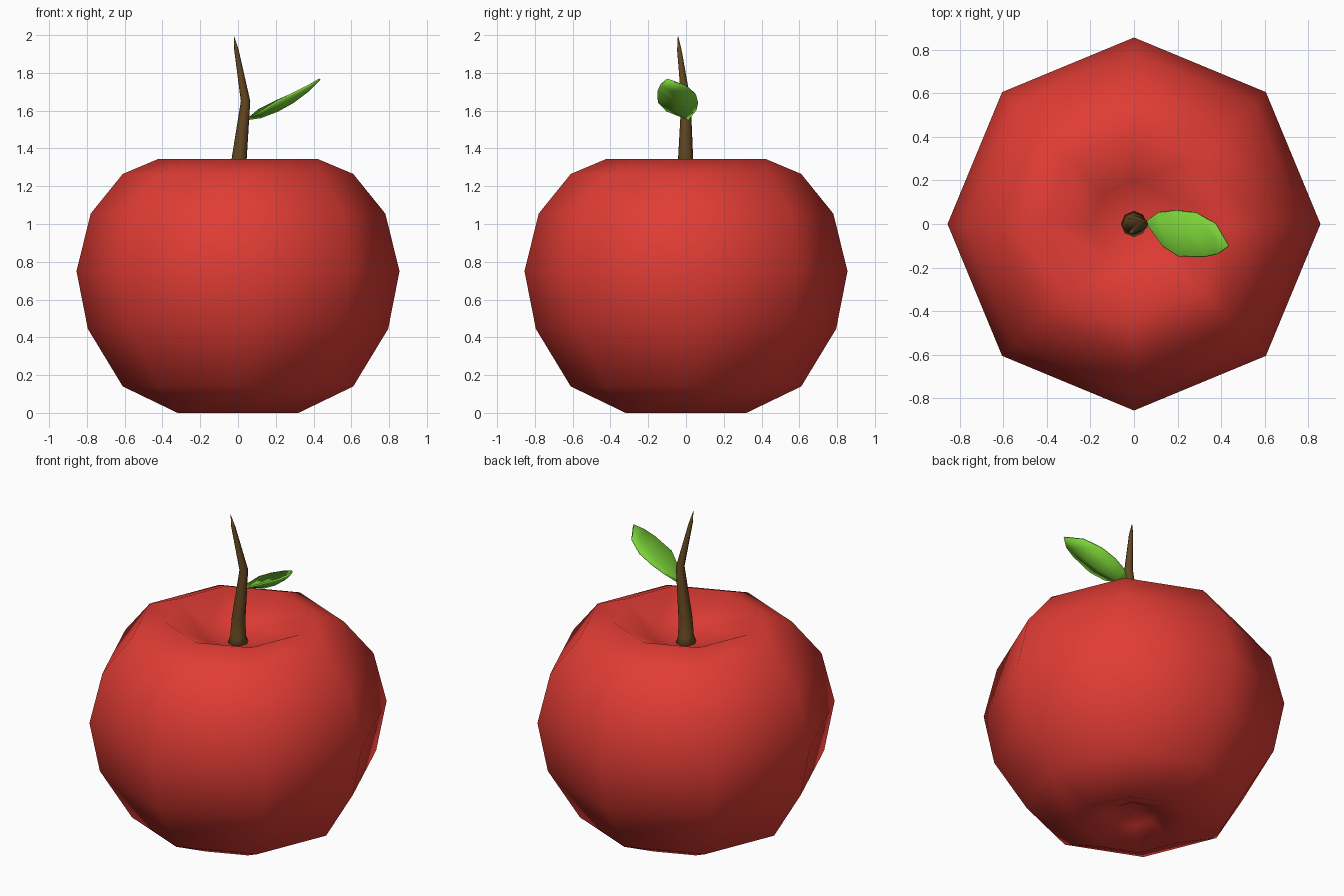
import bpy, bmesh, math
from mathutils import Vector

if "Cube" in bpy.data.objects:
    bpy.data.objects.remove(bpy.data.objects["Cube"])


def material(name, color):
    m = bpy.data.materials.new(name)
    m.diffuse_color = (*color, 1)
    m.use_nodes = True
    m.node_tree.nodes["Principled BSDF"].inputs["Base Color"].default_value = m.diffuse_color
    return m


def finish(name, bm, mat):
    bmesh.ops.recalc_face_normals(bm, faces=bm.faces)
    me = bpy.data.meshes.new(name)
    bm.to_mesh(me)
    bm.free()
    for p in me.polygons:
        p.use_smooth = True
    me.materials.append(mat)
    ob = bpy.data.objects.new(name, me)
    bpy.context.collection.objects.link(ob)
    return ob


def skin_rings(name, rings, start, end, mat, sides=8):
    """Skin horizontal rings (x, y, z, radius), closed by a point at each end."""
    bm = bmesh.new()
    loops = []
    for x, y, z, r in rings:
        loops.append([bm.verts.new((x + r * math.cos(i * math.tau / sides),
                                    y + r * math.sin(i * math.tau / sides), z))
                      for i in range(sides)])
    a, b = bm.verts.new(start), bm.verts.new(end)
    for i in range(sides):
        j = (i + 1) % sides
        bm.faces.new((a, loops[0][j], loops[0][i]))
        for lo, hi in zip(loops, loops[1:]):
            bm.faces.new((lo[i], lo[j], hi[j], hi[i]))
        bm.faces.new((loops[-1][i], loops[-1][j], b))
    return finish(name, bm, mat)


red = material("red_skin", (0.75, 0.045, 0.035))
brown = material("brown_bark", (0.13, 0.065, 0.015))
green = material("green_leaf", (0.2, 0.65, 0.04))

# Fruit body: eight-sided, with dimples above and below
profile = [(0.13, 0.07), (0.32, 0.005), (0.61, 0.14), (0.795, 0.445), (0.855, 0.75),
           (0.78, 1.055), (0.61, 1.265), (0.42, 1.345), (0.2, 1.235)]
profile[1] = (0.32, 0.0)
skin_rings("fruit_body", [(0, 0, z, r) for r, z in profile],
           (0, 0, 0.14), (0, 0, 1.17), red)

# Stem: tapered and bent
skin_rings("stem", [(0, 0, 1.17, 0.065), (0, 0, 1.23, 0.045), (0.006, -0.002, 1.345, 0.04),
                    (0.04, 0, 1.65, 0.025), (-0.008, -0.035, 1.92, 0.012)],
           (0, 0, 1.15), (-0.022, -0.043, 2.0), brown)

# Leaf: cupped blade with a lower midrib
rows = [((0.11, 0.05, 1.61), (0.12, -0.01, 1.57), (0.13, -0.10, 1.605)),
        ((0.19, 0.06, 1.65), (0.21, -0.04, 1.605), (0.20, -0.145, 1.65)),
        ((0.28, 0.05, 1.69), (0.29, -0.06, 1.65), (0.32, -0.148, 1.71)),
        ((0.37, 0.0, 1.735), (0.37, -0.07, 1.71), (0.38, -0.135, 1.74))]
bm = bmesh.new()
grid = [[bm.verts.new(p) for p in row] for row in rows]
base, tip = bm.verts.new((0.05, 0.01, 1.56)), bm.verts.new((0.43, -0.10, 1.77))
for c in (0, 1):
    bm.faces.new((base, grid[0][c + 1], grid[0][c]))
    for r0, r1 in zip(grid, grid[1:]):
        bm.faces.new((r0[c], r0[c + 1], r1[c + 1], r1[c]))
    bm.faces.new((grid[-1][c], grid[-1][c + 1], tip))
leaf = finish("leaf", bm, green)
if leaf.data.polygons[0].normal.z < 0:
    leaf.data.flip_normals()
solid = leaf.modifiers.new("thickness", "SOLIDIFY")
solid.thickness = 0.01
solid.offset = -1
